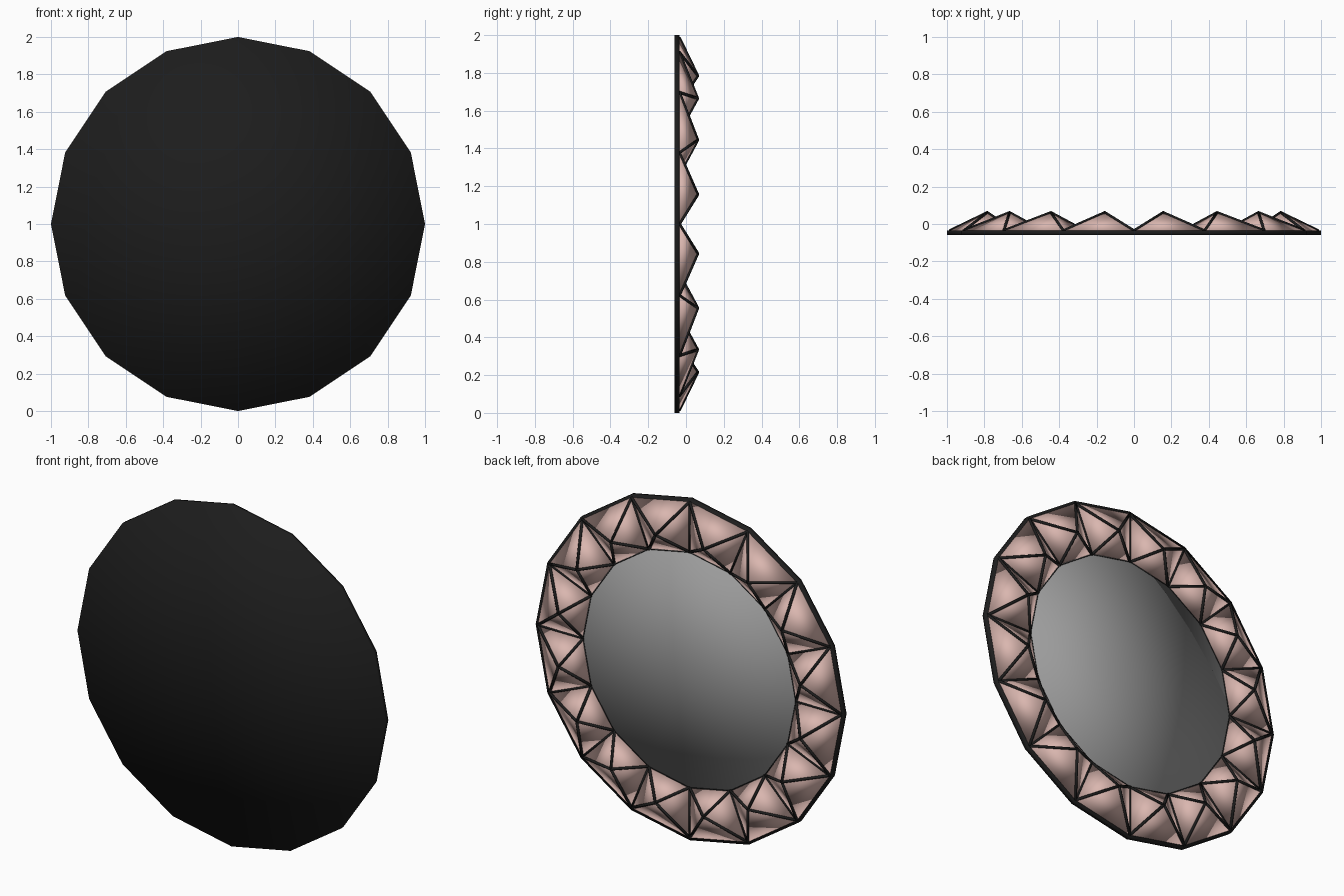
import bpy, bmesh, math
from mathutils import Vector, Matrix

cube = bpy.data.objects.get("Cube")
if cube:
    bpy.data.objects.remove(cube)

SIDES = 16
STEP = math.tau / SIDES
BASE_Y, PEAK_Y = -0.035, 0.062
OUTER, PEAK, INNER = 0.985, 0.80, 0.69


def material(name, colour):
    m = bpy.data.materials.new(name)
    m.use_nodes = True
    m.diffuse_color = (*colour, 1)
    m.node_tree.nodes["Principled BSDF"].inputs["Base Color"].default_value = (*colour, 1)
    return m


black = material("black", (0.012, 0.012, 0.012))
rose = material("dusty rose", (0.70, 0.47, 0.43))
grey = material("mirror grey", (0.33, 0.33, 0.33))


def ring(radius, step, y):
    a = step * STEP
    return Vector((radius * math.cos(a), y, 1 + radius * math.sin(a)))


def finish(name, bm, mat, smooth=True):
    bmesh.ops.recalc_face_normals(bm, faces=bm.faces)
    me = bpy.data.meshes.new(name)
    bm.to_mesh(me)
    bm.free()
    me.materials.append(mat)
    me.polygons.foreach_set("use_smooth", [smooth] * len(me.polygons))
    ob = bpy.data.objects.new(name, me)
    bpy.context.collection.objects.link(ob)
    return ob


def disc(name, radius, y0, y1, mat):
    # Closed disc with fanned caps
    bm = bmesh.new()
    front = [bm.verts.new(ring(radius, i, y0)) for i in range(SIDES)]
    back = [bm.verts.new(ring(radius, i, y1)) for i in range(SIDES)]
    for loop, y in ((front, y0), (back, y1)):
        hub = bm.verts.new((0, y, 1))
        for i in range(SIDES):
            bm.faces.new((hub, loop[i - 1], loop[i]))
    for i in range(SIDES):
        bm.faces.new((front[i - 1], front[i], back[i], back[i - 1]))
    return finish(name, bm, mat)


disc("backing_disc", 1.0, -0.06, BASE_Y, black)
disc("mirror", INNER + 0.01, -0.05, BASE_Y + 0.003, grey)

# Ring of four-sided studs, with the lines that trim their edges
bm = bmesh.new()
trim = []
for i in range(SIDES):
    corners = [ring(OUTER, i, BASE_Y), ring(OUTER, i + 1, BASE_Y),
               ring(INNER, i + 1, BASE_Y), ring(INNER, i, BASE_Y)]
    tip = ring(PEAK, i + 0.5, PEAK_Y)
    base = [bm.verts.new(c) for c in corners]
    top = bm.verts.new(tip)
    for k in range(4):
        bm.faces.new((base[k - 1], base[k], top))
        trim.append((corners[k], tip, 0.008))
    bm.faces.new(base)
    trim.append((corners[0], corners[3], 0.008))
    trim.append((corners[2], corners[3], 0.004))
finish("faceted_studs", bm, rose)

# Slim black bars along the stud edges
bm = bmesh.new()
for a, b, r in trim:
    d = b - a
    place = Matrix.Translation((a + b) / 2) @ d.to_track_quat("Z", "Y").to_matrix().to_4x4()
    bmesh.ops.create_cone(bm, cap_ends=True, segments=6, radius1=r, radius2=r,
                          depth=d.length, matrix=place)
finish("stud_edge_trim", bm, black)
